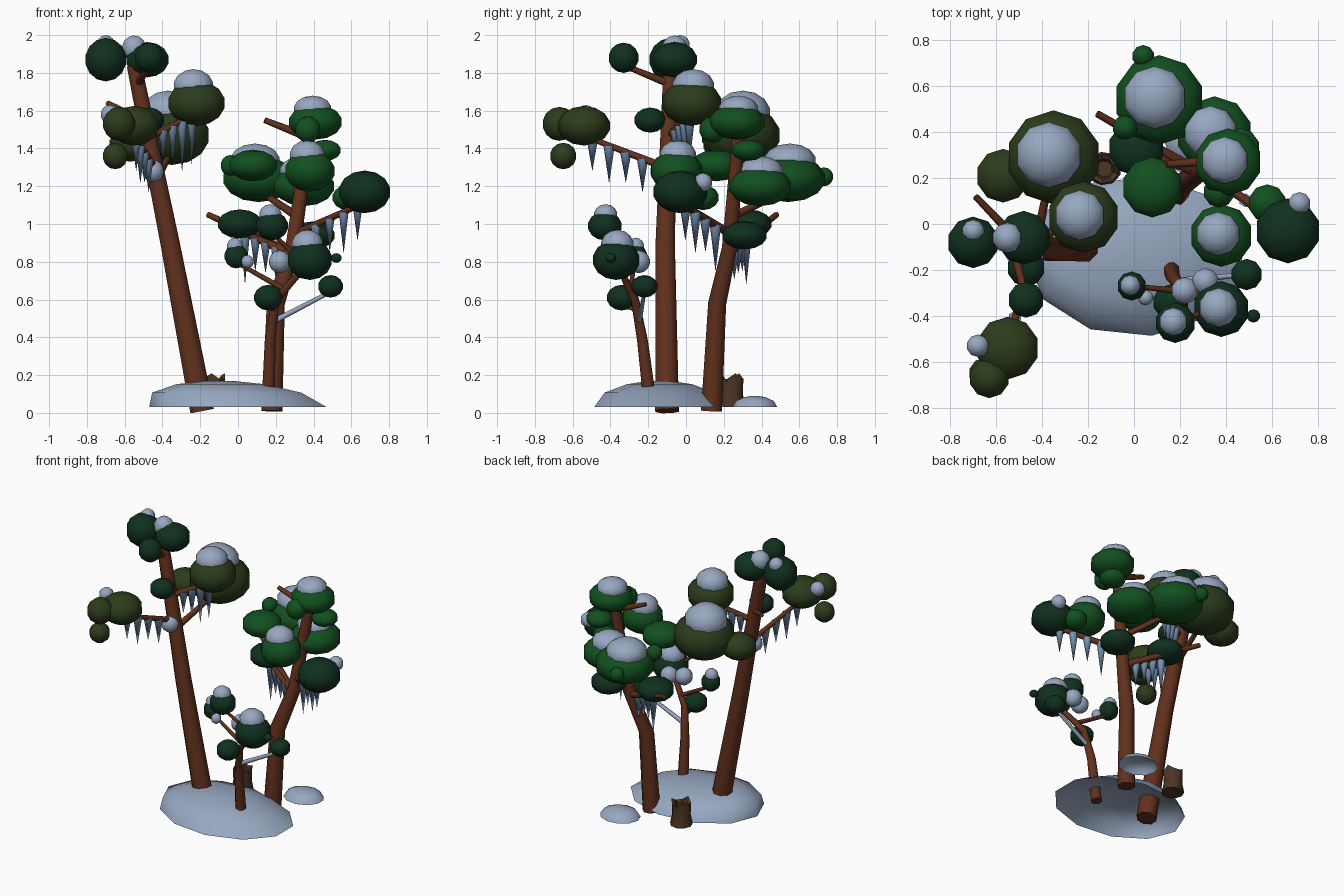
import bpy, bmesh, math, random
from mathutils import Vector

if "Cube" in bpy.data.objects:
    bpy.data.objects.remove(bpy.data.objects["Cube"])

random.seed(4)


def mat(name, *rgb):
    m = bpy.data.materials.new(name)
    m.diffuse_color = (*rgb, 1)
    m.use_nodes = True
    m.node_tree.nodes["Principled BSDF"].inputs["Base Color"].default_value = m.diffuse_color
    return m


BARK = mat("bark", 0.12, 0.03, 0.012)
STUMP = mat("old_bark", 0.07, 0.035, 0.018)
SNOW = mat("snow", 0.31, 0.39, 0.53)
ICE = mat("ice", 0.2, 0.31, 0.48)
LEAF = {"G": mat("green_leaf", 0.006, 0.08, 0.014),
        "D": mat("dark_leaf", 0.005, 0.03, 0.013),
        "O": mat("olive_leaf", 0.025, 0.045, 0.011)}


def finish(bm, name, material, angle=60):
    bmesh.ops.recalc_face_normals(bm, faces=bm.faces)
    me = bpy.data.meshes.new(name)
    bm.to_mesh(me)
    bm.free()
    ob = bpy.data.objects.new(name, me)
    bpy.context.collection.objects.link(ob)
    me.materials.append(material)
    bpy.ops.object.select_all(action='DESELECT')
    ob.select_set(True)
    bpy.context.view_layer.objects.active = ob
    bpy.ops.object.shade_smooth_by_angle(angle=math.radians(angle))


def loft(bm, rings, bottom=True):
    """Join equal rings of verts and close the ends."""
    for a, b in zip(rings, rings[1:]):
        for k in range(len(a)):
            bm.faces.new((a[k - 1], a[k], b[k], b[k - 1]))
    if bottom:
        bm.faces.new(rings[0])
    bm.faces.new(rings[-1])


def circle(bm, c, u, v, sides):
    angles = [math.tau * (k + 0.5) / sides for k in range(sides)]
    return [bm.verts.new(c + u * math.cos(a) + v * math.sin(a)) for a in angles]


def tube(name, pts, r0, r1, material=BARK, sides=8):
    bm = bmesh.new()
    rings, n = [], len(pts)
    for i, p in enumerate(pts):
        d = (pts[min(i + 1, n - 1)] - pts[max(i - 1, 0)]).normalized()
        u = d.orthogonal().normalized() if i == 0 else (u - d * u.dot(d)).normalized()
        r = r0 + (r1 - r0) * i / (n - 1)
        rings.append(circle(bm, p, u * r, d.cross(u) * r, sides))
    loft(bm, rings)
    finish(bm, name, material)


def blob(name, c, r, h, material):
    """Low-sided ellipsoid, radius r and half height h."""
    bm = bmesh.new()
    bmesh.ops.create_uvsphere(bm, u_segments=10, v_segments=7, radius=1)
    for v in bm.verts:
        v.co = Vector((v.co.x * r, v.co.y * r, v.co.z * h)) + c
    finish(bm, name, material, 80)


def icicle(p, length):
    bm = bmesh.new()
    bmesh.ops.create_cone(bm, cap_ends=True, segments=6, radius1=0, radius2=0.03, depth=length)
    bmesh.ops.translate(bm, verts=bm.verts, vec=p - Vector((0, 0, length / 2)))
    finish(bm, "icicle", ICE)


def mound(name, x, y, rx, ry, h, skew):
    """Open-bottomed snow dome leaning along x."""
    bm = bmesh.new()
    rings = []
    for f, t in ((1, 0), (0.84, 0.55), (0.5, 0.87), (0.15, 1)):
        z = t * h
        rings.append(circle(bm, Vector((x + skew * z, y, 0.03 + z)),
                            Vector((rx * f, 0, 0)), Vector((0, ry * f, 0)), 11))
    loft(bm, rings, False)
    finish(bm, name, SNOW)


def on_trunk(pts, z):
    for a, b in zip(pts, pts[1:]):
        if z <= b.z:
            return a.lerp(b, max(0, (z - a.z) / (b.z - a.z)))
    return pts[-1]


def tree(trunk, r0, r1, flat, twig, clumps):
    """Flags: G/D/O leaf colour, s snow cap, b branch, w white branch, i icicles, r round, m rounder."""
    trunk = [Vector(p) for p in trunk]
    tube("trunk", trunk, r0, r1)
    for x, y, z, r, flags in clumps:
        c = Vector((x, y, z))
        h = r * (1 if "r" in flags else 0.78 if "m" in flags else flat)
        if flags[0] in LEAF:
            blob("foliage", c, r, h, LEAF[flags[0]])
            if "s" in flags:
                blob("snow_cap", c + Vector((-0.1 * r, 0.05 * r, 0.75 * h)), r * 0.7, h * 0.75, SNOW)
        else:
            if "s" in flags:
                blob("snow_clump", c, r, h, SNOW)
        if "b" in flags or "w" in flags:
            end = c - Vector((0, 0, h * 0.5))
            reach = (on_trunk(trunk, z) - c).xy.length
            start = on_trunk(trunk, end.z - reach * (0.65 if "w" in flags else 0.38))
            tube("branch", [start, end], twig, twig * 0.65, SNOW if "w" in flags else BARK, 6)
            if "i" in flags:
                for k in range(4):
                    icicle(start.lerp(end, 0.3 + 0.2 * k), random.uniform(0.15, 0.28))


# ground snow
mound("ground_snow", 0.01, -0.14, 0.48, 0.35, 0.14, -0.8)
mound("snow_patch", 0.27, 0.365, 0.14, 0.12, 0.06, 0)

# tall left tree
tree([(-.19, -.1, .01), (-.36, -.11, .9), (-.55, -.08, 1.84)], .068, .042, .75, .022, [
    (-.35, .29, 1.47, .21, "Osb"), (-.57, .21, 1.42, .12, "O"),
    (-.55, -.54, 1.52, .14, "Obi"), (-.63, -.67, 1.53, .09, "Or"),
    (-.65, -.65, 1.36, .07, "Or"), (-.68, -.53, 1.58, .05, "sr"),
    (-.22, .03, 1.64, .16, "Osbi"), (-.7, -.08, 1.87, .115, "Dr"), (-.7, -.03, 1.95, .05, "sr"),
    (-.48, -.06, 1.87, .12, "Dm"), (-.55, -.06, 1.93, .068, "sr"), (-.47, -.33, 1.88, .08, "Dbr"),
    (-.47, -.19, 1.55, .085, "Dm"), (-.69, .12, 1.64, 0, "b"),
    (-.45, -.13, 1.28, .06, "sr")])

# leafy right tree
tree([(.18, .135, .01), (.2, .165, .58), (.29, .23, .87), (.38, .28, 1.5)], .06, .035, .62, .024, [
    (.11, .54, 1.24, .2, "Gsb"), (.04, .73, 1.25, .05, "Gr"), (-.04, .42, 1.31, .055, "Gr"),
    (.35, .39, 1.2, .17, "Gs"), (.41, .27, 1.54, .15, "Gs"), (.08, .16, 1.31, .135, "G"),
    (.46, .33, 1.39, .09, "G"), (.37, .14, 1.5, .07, "Gr"), (.38, -.05, 1.28, .14, "Gsm"),
    (.58, .09, 1.14, .085, "Gm"), (.67, -.03, 1.17, .145, "Dbim"), (.72, .09, 1.22, .05, "sr"),
    (.01, .33, 1, .125, "Dbi"), (.4, .31, .94, .12, "D"),
    (-.16, .48, 1.05, 0, "b"), (.14, .26, 1.55, 0, "b")])

# small front tree
tree([(.16, -.19, .05), (.17, -.23, .38), (.2, -.27, .6), (.36, -.36, .78)], .038, .016, .85, .016, [
    (.18, -.43, .99, .09, "Dsb"), (.38, -.37, .81, .125, "Ds"), (-.01, -.27, .83, .065, "Dsbr"),
    (.16, -.34, .61, .08, "Db"), (.49, -.22, .67, .07, "Dw"), (.52, -.4, .82, .03, "D"),
    (.05, -.32, .8, .035, "sr"), (.22, -.29, .8, .06, "sr"), (.31, -.25, .8, .06, "sr")])

# broken stump with jagged rim and hollow
bm = bmesh.new()
rings = [circle(bm, Vector((-.13, .24, z)), Vector((r, 0, 0)), Vector((0, r, 0)), 9)
         for r, z in ((.075, .03), (.062, .1), (.065, .18), (.045, .17), (.035, .13))]
for ring in rings[2:4]:
    for v in ring[::3]:
        v.co.z += 0.03
loft(bm, rings)
finish(bm, "stump", STUMP, 40)
